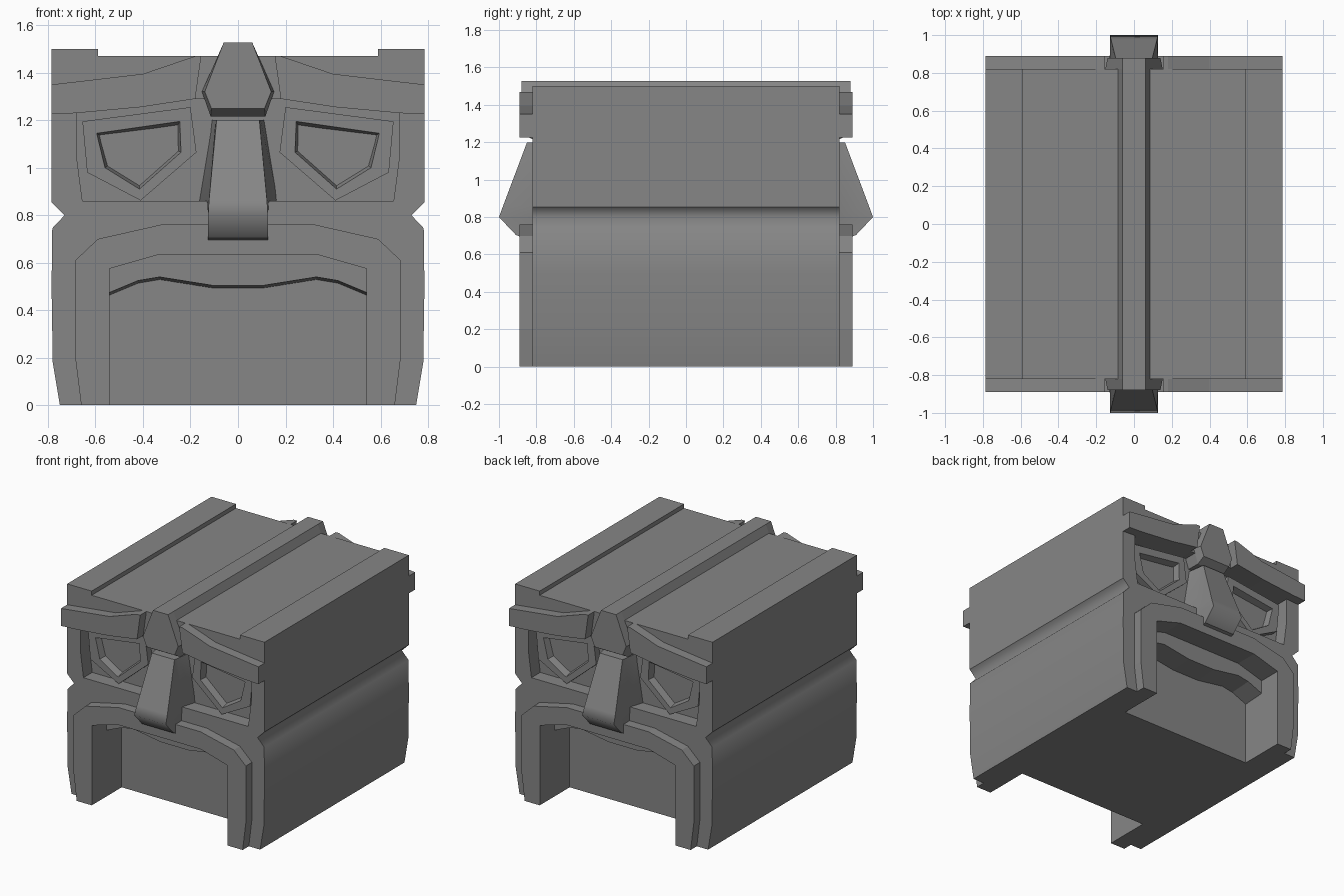
import bpy, bmesh
from math import radians

if "Cube" in bpy.data.objects:
    bpy.data.objects.remove(bpy.data.objects["Cube"])

# dark grey stone
stone = bpy.data.materials.new("stone")
stone.diffuse_color = (0.24, 0.24, 0.24, 1)
stone.use_nodes = True
stone.node_tree.nodes["Principled BSDF"].inputs["Base Color"].default_value = stone.diffuse_color


def loft(name, rings, soft_z=None):
    """Solid skinned through rings of matching 3D points, with flat end caps.
    soft_z: shade the sides smooth, and keep edges at this height soft."""
    bm = bmesh.new()
    vs = [[bm.verts.new(p) for p in r] for r in rings]
    n = len(rings[0])
    for a, b in zip(vs, vs[1:]):
        for i in range(n):
            j = (i + 1) % n
            f = bm.faces.new((a[i], a[j], b[j], b[i]))
            f.smooth = soft_z is not None
    bm.faces.new(vs[0])
    bm.faces.new(vs[-1])
    bmesh.ops.recalc_face_normals(bm, faces=bm.faces)
    if soft_z is not None:
        for e in bm.edges:
            soft = all(abs(v.co.z - soft_z) < 0.01 for v in e.verts)
            e.smooth = soft or e.calc_face_angle() < radians(44)
    me = bpy.data.meshes.new(name)
    bm.to_mesh(me)
    bm.free()
    me.materials.append(stone)
    ob = bpy.data.objects.new(name, me)
    bpy.context.collection.objects.link(ob)
    return ob


def ring(pts, y, dz=0):
    return [(x, y, z + dz) for x, z in pts]


def prism(name, pts, y0, y1, soft_z=None):
    return loft(name, [ring(pts, y0), ring(pts, y1)], soft_z)


def sym(half):
    """Complete a right-hand outline with its left-hand reflection."""
    return half + [(-x, z) for x, z in reversed(half)]


def mirror(ob, x=False):
    m = ob.modifiers.new("mirror", 'MIRROR')
    m.use_axis = (x, True, False)
    m.use_mirror_merge = False
    return ob


def carve(ob, cutter):
    mirror(cutter)
    cutter.hide_render = True
    cutter.display_type = 'WIRE'
    m = ob.modifiers.new("carve", 'BOOLEAN')
    m.operation = 'DIFFERENCE'
    m.solver = 'EXACT'
    m.object = cutter


# main block with side notches and raised top edges
body = prism("body", sym([
    (0.75, 0), (0.78, 0.18), (0.785, 0.5), (0.782, 0.745), (0.73, 0.8),
    (0.785, 0.855), (0.785, 1.5), (0.59, 1.5), (0.59, 1.47)]), -0.82, 0.82, soft_z=0.8)

# mouth opening and eye band recess, front and back
mouth = [(0.54, 0.575), (0.33, 0.635)]
carve(body, prism("mouth_cutter", sym([(0.54, -0.1)] + mouth), -0.95, -0.55))
carve(body, prism("eye_band_cutter", sym([
    (0.655, 0.86), (0.68, 1.05), (0.68, 1.23), (0.41, 1.255), (0.18, 1.29)]),
    -0.95, -0.72))

# arched mouth frame
outer = sym([(0.66, 0), (0.685, 0.2), (0.685, 0.61), (0.59, 0.7), (0.325, 0.76)])
inner = sym([(0.54, 0)] + mouth)
mirror(prism("mouth_frame", outer + inner[::-1], -0.89, -0.78))

# wavy upper lip inside the mouth, underside sloping down towards the back
lip = sym([(0.11, 0.505), (0.33, 0.54), (0.42, 0.525), (0.54, 0.475),
           (0.56, 0.475), (0.56, 0.6), (0.33, 0.66)][::-1])
mirror(loft("upper_lip", [ring(lip, -0.72), ring(lip, -0.5, -0.014)]))

# brows
mirror(prism("brow", [
    (0.785, 1.225), (0.68, 1.23), (0.41, 1.255), (0.18, 1.29),
    (0.155, 1.47), (0.18, 1.47), (0.4, 1.395), (0.785, 1.35)], -0.89, -0.70), x=True)

# eyes: raised rim around a sunken pentagon
rim = [(0.655, 1.195), (0.2, 1.255), (0.175, 1.065), (0.41, 0.862), (0.635, 0.98)]
hole = [(0.595, 1.145), (0.245, 1.195), (0.24, 1.065), (0.415, 0.91), (0.56, 1.0)]
floor = [(0.58, 1.135), (0.255, 1.175), (0.255, 1.072), (0.415, 0.93), (0.545, 1.01)]
mirror(loft("eye", [ring(rim, -0.68), ring(rim, -0.77),
                    ring(hole, -0.77), ring(floor, -0.70)]), x=True)

# hexagonal ridge beam running front to back
end = sym([(0.112, 1.25), (0.14, 1.32), (0.06, 1.527)])
base = sym([(0.115, 1.215), (0.152, 1.32), (0.06, 1.527)])
loft("ridge_beam", [ring(end, -0.88), ring(base, -0.82),
                    ring(base, 0.82), ring(end, 0.88)])

# nose: front z, back z, front y, front half width, side half width, root half width
levels = [(1.2, 1.2, -0.85, 0.09, 0.095, 0.112),
          (0.862, 0.862, -0.977, 0.122, 0.13, 0.168),
          (0.8, 0.8, -1.0, 0.126, 0.126, 0.126),
          (0.705, 0.665, -0.91, 0.126, 0.126, 0.126)]
mirror(loft("nose", [
    [(f, y, z), (s, -0.82, zb), (r, -0.70, zb),
     (-r, -0.70, zb), (-s, -0.82, zb), (-f, y, z)]
    for z, zb, y, f, s, r in levels], soft_z=0.8))
